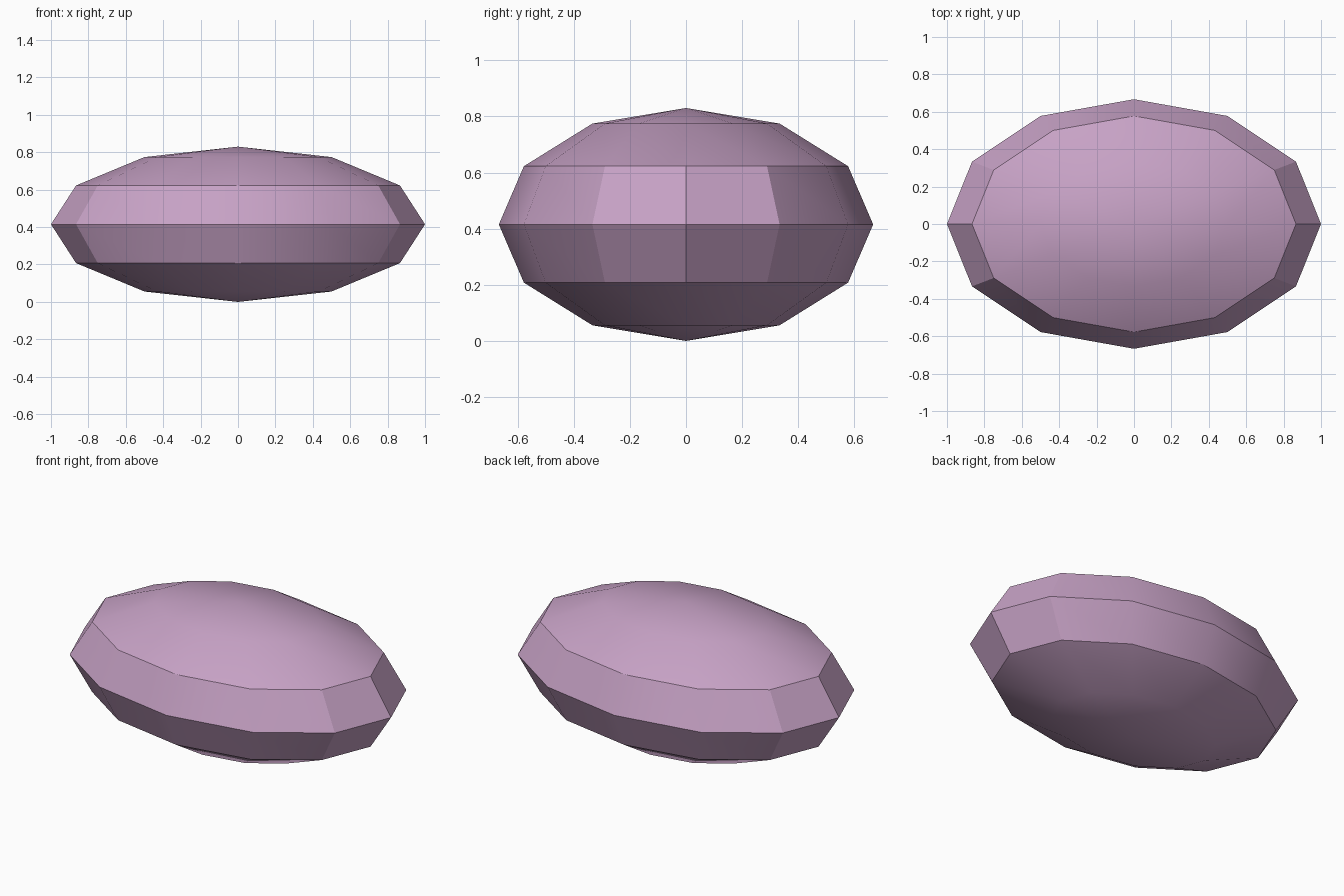
import bpy
import math

cube = bpy.data.objects.get("Cube")
if cube:
    bpy.data.objects.remove(cube, do_unlink=True)

# Half sizes of the flattened pebble
HALF_X, HALF_Y, HALF_Z = 1.0, 0.667, 0.415

# Single mauve material
mauve = bpy.data.materials.new("mauve")
mauve.use_nodes = True
colour = (0.57, 0.36, 0.56, 1.0)
mauve.diffuse_color = colour
mauve.node_tree.nodes["Principled BSDF"].inputs["Base Color"].default_value = colour

# Low-poly ellipsoid body
bpy.ops.mesh.primitive_uv_sphere_add(segments=12, ring_count=6, radius=1, location=(0, 0, HALF_Z))
pebble = bpy.context.object
pebble.name = "pebble"
pebble.scale = (HALF_X, HALF_Y, HALF_Z)
bpy.ops.object.transform_apply(location=True, rotation=True, scale=True)
pebble.data.materials.append(mauve)

# Soft caps with crisp edges around the rim
bpy.ops.object.shade_smooth_by_angle(angle=math.radians(30))
